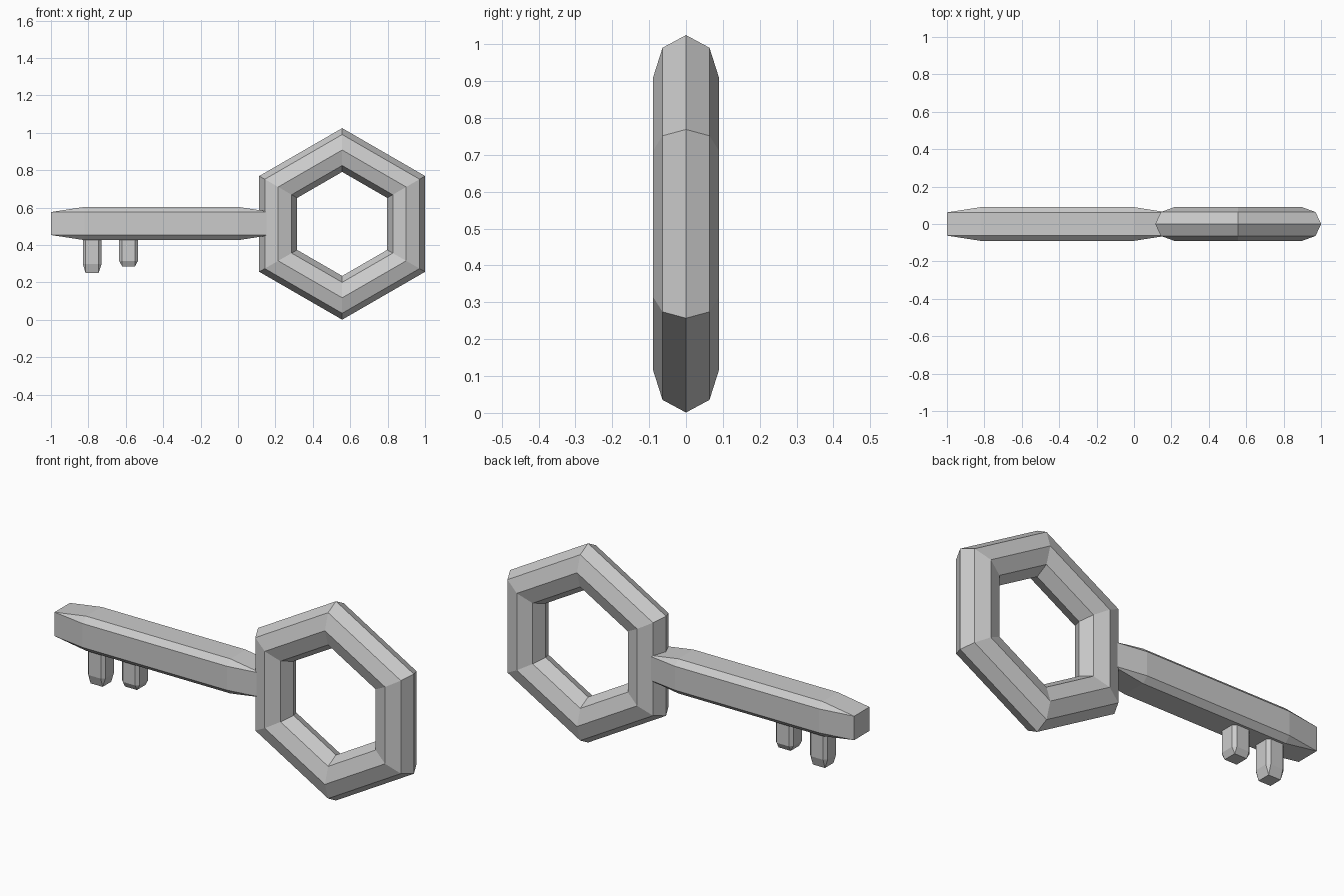
import bpy, bmesh
from math import pi

if "Cube" in bpy.data.objects:
    bpy.data.objects.remove(bpy.data.objects["Cube"])

CZ = 0.513  # height of the key's centre line


def faceted_bar(name, axis, stops, half, centre):
    """Chamfered bar: small square, octagon, octagon, small square along an axis."""
    (a, b) = half
    k = 0.69
    square = [(sx * k * a, sy * k * b) for sx in (-1, 1) for sy in (-1, 1)]
    octagon = [(sx * p * a, sy * q * b) for sx in (-1, 1) for sy in (-1, 1)
               for p, q in ((k, 1), (1, k))]
    bm = bmesh.new()
    for t, section in zip(stops, (square, octagon, octagon, square)):
        for u, v in section:
            bm.verts.new((t, u, v) if axis == 'X' else (u, v, t))
    bmesh.ops.convex_hull(bm, input=bm.verts)
    bmesh.ops.dissolve_limit(bm, angle_limit=0.01, verts=bm.verts, edges=bm.edges)
    bmesh.ops.recalc_face_normals(bm, faces=bm.faces)
    mesh = bpy.data.meshes.new(name)
    bm.to_mesh(mesh)
    bm.free()
    obj = bpy.data.objects.new(name, mesh)
    obj.location = centre
    bpy.context.collection.objects.link(obj)
    return obj


# Hexagonal handle ring with an eight-sided, flattened section
bpy.ops.mesh.primitive_torus_add(major_segments=6, minor_segments=8,
                                 major_radius=0.395, minor_radius=0.117,
                                 location=(0.557, 0, CZ), rotation=(pi / 2, pi / 6, 0))
ring = bpy.context.object
ring.name = "handle_ring"
ring.scale.z = 0.09 / 0.117

# Shaft, its tapered inner end buried in the ring
faceted_bar("shaft", 'X', (-1.0, -0.82, 0.0, 0.18), (0.09, 0.089), (0, 0, CZ + 0.002))

# Two teeth hanging below the shaft
for i, (x, bottom, taper) in enumerate(((-0.78, 0.25, 0.298), (-0.585, 0.286, 0.315)), 1):
    faceted_bar(f"tooth_{i}", 'Z', (bottom, taper, 0.45, 0.49), (0.05, 0.05), (x, 0, 0))
